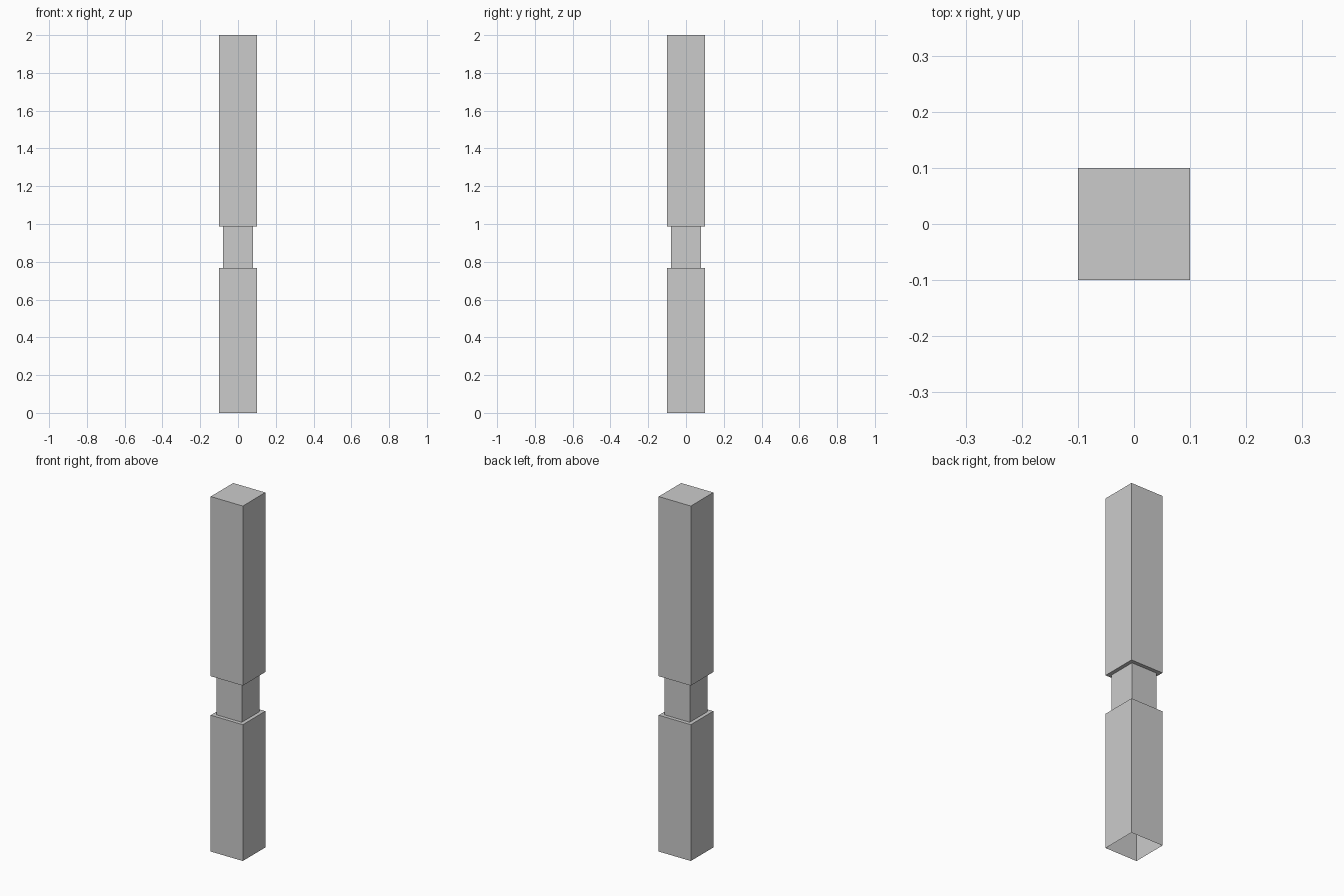
import bpy
import bmesh

if "Cube" in bpy.data.objects:
    bpy.data.objects.remove(bpy.data.objects["Cube"])

# Half-width and height of each square ring, from the open foot to the top
PROFILE = [(0.10, 0.0), (0.10, 0.768), (0.079, 0.768),
           (0.079, 0.988), (0.10, 0.988), (0.10, 2.0)]
CORNERS = [(-1, -1), (1, -1), (1, 1), (-1, 1)]

bm = bmesh.new()
rings = [[bm.verts.new((x * r, y * r, z)) for x, y in CORNERS] for r, z in PROFILE]

# Post walls, with the ledges of the recessed neck
for low, high in zip(rings, rings[1:]):
    for i in range(4):
        j = (i + 1) % 4
        bm.faces.new((low[i], low[j], high[j], high[i]))

# Top cap; the foot is left open
bm.faces.new(rings[-1])

mesh = bpy.data.meshes.new("notched_post")
bm.to_mesh(mesh)
bm.free()
post = bpy.data.objects.new("notched_post", mesh)
bpy.context.collection.objects.link(post)
